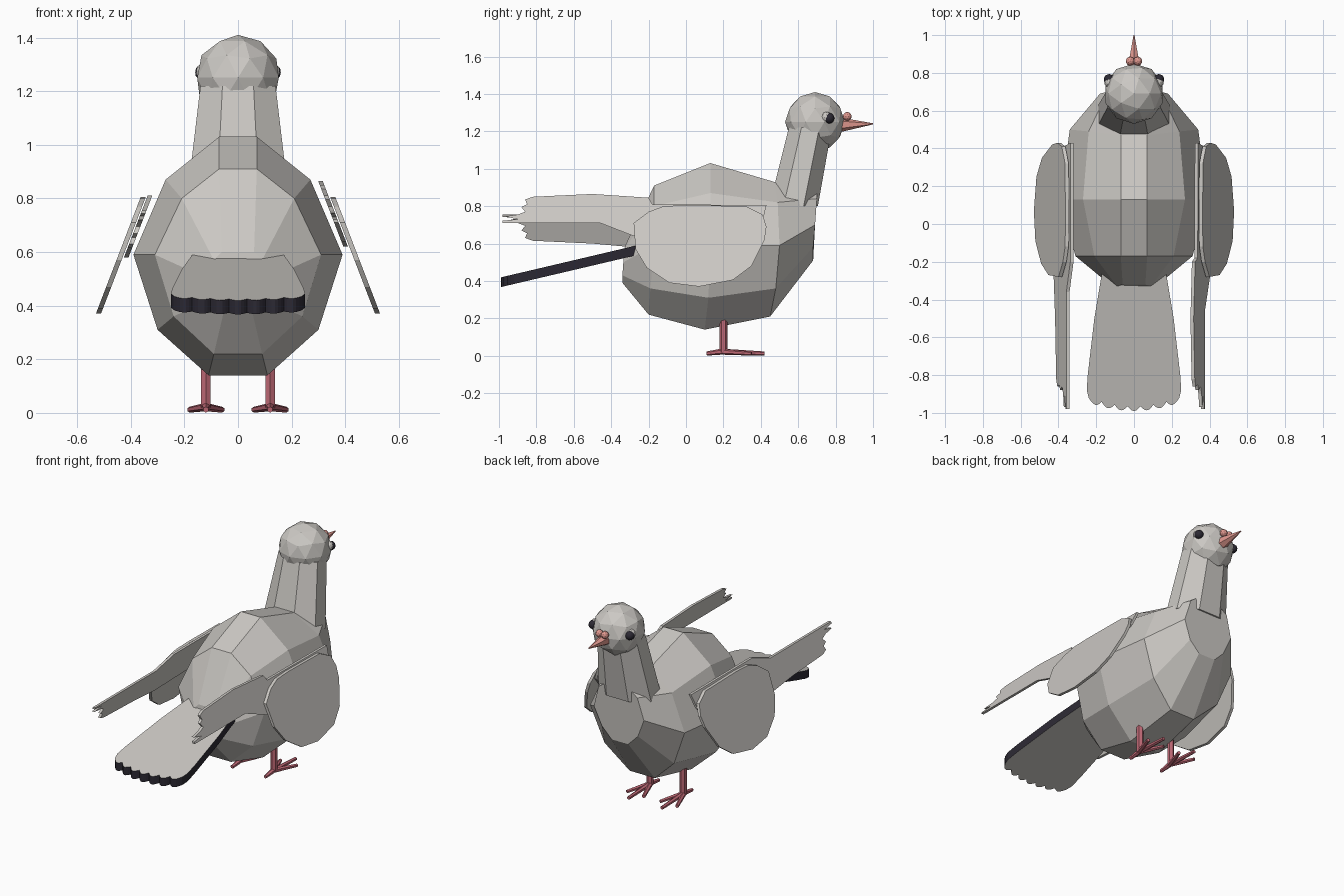
import bpy, bmesh, math
from mathutils import Vector

if "Cube" in bpy.data.objects:
    bpy.data.objects.remove(bpy.data.objects["Cube"])


def material(name, rgb):
    m = bpy.data.materials.new(name)
    m.diffuse_color = (*rgb, 1)
    m.use_nodes = True
    m.node_tree.nodes["Principled BSDF"].inputs["Base Color"].default_value = m.diffuse_color
    return m


GREY = material("feather grey", (0.60, 0.58, 0.55))
BLACK = material("charcoal", (0.025, 0.022, 0.033))
LEG = material("leg pink", (0.52, 0.14, 0.18))
BEAK = material("beak pink", (0.76, 0.32, 0.28))


def finish(name, bm, *mats):
    bmesh.ops.recalc_face_normals(bm, faces=bm.faces)
    mesh = bpy.data.meshes.new(name)
    bm.to_mesh(mesh)
    bm.free()
    for m in mats:
        mesh.materials.append(m)
    ob = bpy.data.objects.new(name, mesh)
    bpy.context.collection.objects.link(ob)
    return ob


def loft(name, rings, mat):
    """Skin closed rings of equal length and cap both ends."""
    bm = bmesh.new()
    loops = [[bm.verts.new(p) for p in r] for r in rings]
    n = len(rings[0])
    for a, b in zip(loops, loops[1:]):
        for i in range(n):
            j = (i + 1) % n
            bm.faces.new((a[i], a[j], b[j], b[i]))
    bm.faces.new(loops[0])
    bm.faces.new(loops[-1])
    return finish(name, bm, mat)


def slab(name, outline, side_a, side_b, *mats):
    """Prism between two mapped copies of an outline; the rim takes the last material."""
    bm = bmesh.new()
    a = [bm.verts.new(side_a(u, v)) for u, v in outline]
    b = [bm.verts.new(side_b(u, v)) for u, v in outline]
    bm.faces.new(a)
    bm.faces.new(b)
    for i in range(len(a)):
        j = (i + 1) % len(a)
        bm.faces.new((a[i], a[j], b[j], b[i])).material_index = len(mats) - 1
    return finish(name, bm, *mats)


def rod(name, p, q, r1, r2, sides, mat):
    """Tapered rod from p to q."""
    p, q = Vector(p), Vector(q)
    bm = bmesh.new()
    bmesh.ops.create_cone(bm, cap_ends=True, segments=sides, radius1=r1, radius2=r2,
                          depth=(q - p).length)
    ob = finish(name, bm, mat)
    ob.location = (p + q) / 2
    ob.rotation_mode = 'QUATERNION'
    ob.rotation_quaternion = (q - p).to_track_quat('Z', 'Y')
    return ob


def ball(name, centre, radius, level, mat):
    bm = bmesh.new()
    bmesh.ops.create_icosphere(bm, subdivisions=level, radius=radius)
    ob = finish(name, bm, mat)
    ob.location = centre
    return ob


# Body: ten-sided rings, each as half profile (x, y, z) from top to bottom
halves = [
    [(.06, -.32, .60), (.09, -.33, .57), (.11, -.335, .50), (.09, -.34, .43), (.05, -.34, .39)],
    [(.07, -.17, .91), (.21, -.17, .80), (.31, -.17, .59), (.24, -.19, .36), (.09, -.20, .22)],
    [(.07, .13, 1.03), (.27, .13, .87), (.39, .13, .59), (.30, .12, .31), (.11, .10, .14)],
    [(.07, .47, .93), (.24, .49, .82), (.34, .50, .59), (.25, .48, .36), (.09, .45, .21)],
    [(.07, .70, .89), (.14, .70, .84), (.18, .69, .70), (.13, .68, .58), (.06, .68, .51)],
]
loft("body", [h + [(-x, y, z) for x, y, z in reversed(h)] for h in halves], GREY)


# Neck: leaning octagonal tube
def oval(cy, z, rx, ry):
    k = 1 / math.cos(math.pi / 8)
    return [(k * rx * math.cos(a), cy + k * ry * math.sin(a), z)
            for a in (math.pi * (i + .5) / 4 for i in range(8))]


loft("neck", [oval(.575, .80, .19, .13), oval(.665, 1.22, .14, .115)], GREY)

# Head and face
ball("head", (0, .69, 1.25), .16, 2, GREY)
rod("beak", (0, .82, 1.235), (0, 1.0, 1.24), .04, .003, 6, BEAK)
for s, side in ((1, "right"), (-1, "left")):
    ball(side + "_cere", (s * .02, .862, 1.28), .024, 2, BEAK)
    ball(side + "_eyelid", (s * .127, .75, 1.275), .03, 2, GREY)
    eye = ball(side + "_eye", (s * .132, .765, 1.27), .029, 2, BLACK)
    eye.data.shade_smooth()

# Tail: sloping fan with scalloped end and dark rim
tail = [(-.17, -.26), (-.21, -.50), (-.245, -.80), (-.25, -.88)]
for i in range(43):
    t = i / 42
    x = -.24 + .48 * t
    tail.append((x, -.92 - .045 * (1 - (x / .24) ** 2) - .025 * abs(math.sin(7 * math.pi * t))))
tail += [(.25, -.88), (.245, -.80), (.21, -.50), (.17, -.26)]


def tail_z(y):
    return .56 + .235 * (y + .28)


slab("tail", tail, lambda x, y: (x, y, tail_z(y) + .026),
     lambda x, y: (x, y, tail_z(y) - .026), GREY, BLACK)

# Wings: rounded cover plus a long flight blade behind it
cover = [(-.20, .77), (-.12, .80), (0, .805), (.32, .80), (.41, .755), (.43, .69), (.42, .62),
         (.35, .48), (.25, .405), (.07, .37), (-.09, .39), (-.21, .47), (-.27, .57), (-.28, .71)]
# Flight tips: stepped fingers, the longest along one edge
fingers = [(-.98, 0), (-.98, .012), (-.90, .02), (-.97, .035), (-.90, .045), (-.86, .06),
           (-.88, .085), (-.85, .10), (-.86, .125), (-.82, .14), (-.50, .155)]
blade_right = ([(.43, .805), (.41, .72), (.30, .62), (-.28, .64), (-.46, .71)]
               + [(y, .71 + d) for y, d in fingers] + [(-.20, .845), (-.18, .81)])
blade_left = ([(.43, .81), (-.20, .81), (-.36, .755)]
              + [(y, .755 - d) for y, d in fingers] + [(-.28, .58), (.30, .60), (.41, .72)])


def wing_side(s, offset):
    return lambda y, z: (s * (.525 - .384 * (z - .37) + offset), y, z)


for s, side, blade in ((1, "right", blade_right), (-1, "left", blade_left)):
    slab(side + "_wing_cover", cover, wing_side(s, .005), wing_side(s, -.014), GREY)
    slab(side + "_wing_blade", blade, wing_side(s, -.019), wing_side(s, -.036), GREY)

# Legs and splayed toes
for s, side in ((1, "right"), (-1, "left")):
    cx = s * .12
    rod(side + "_leg", (cx, .2, .02), (cx, .2, .22), .021, .021, 6, LEG)
    toes = ((0, .42), (-.06, .35), (.06, .35), (0, .11))
    for i, (dx, y) in enumerate(toes):
        rod(f"{side}_toe_{i + 1}", (cx, .19, .022), (cx + dx, y, .012), .016, .011, 6, LEG)
